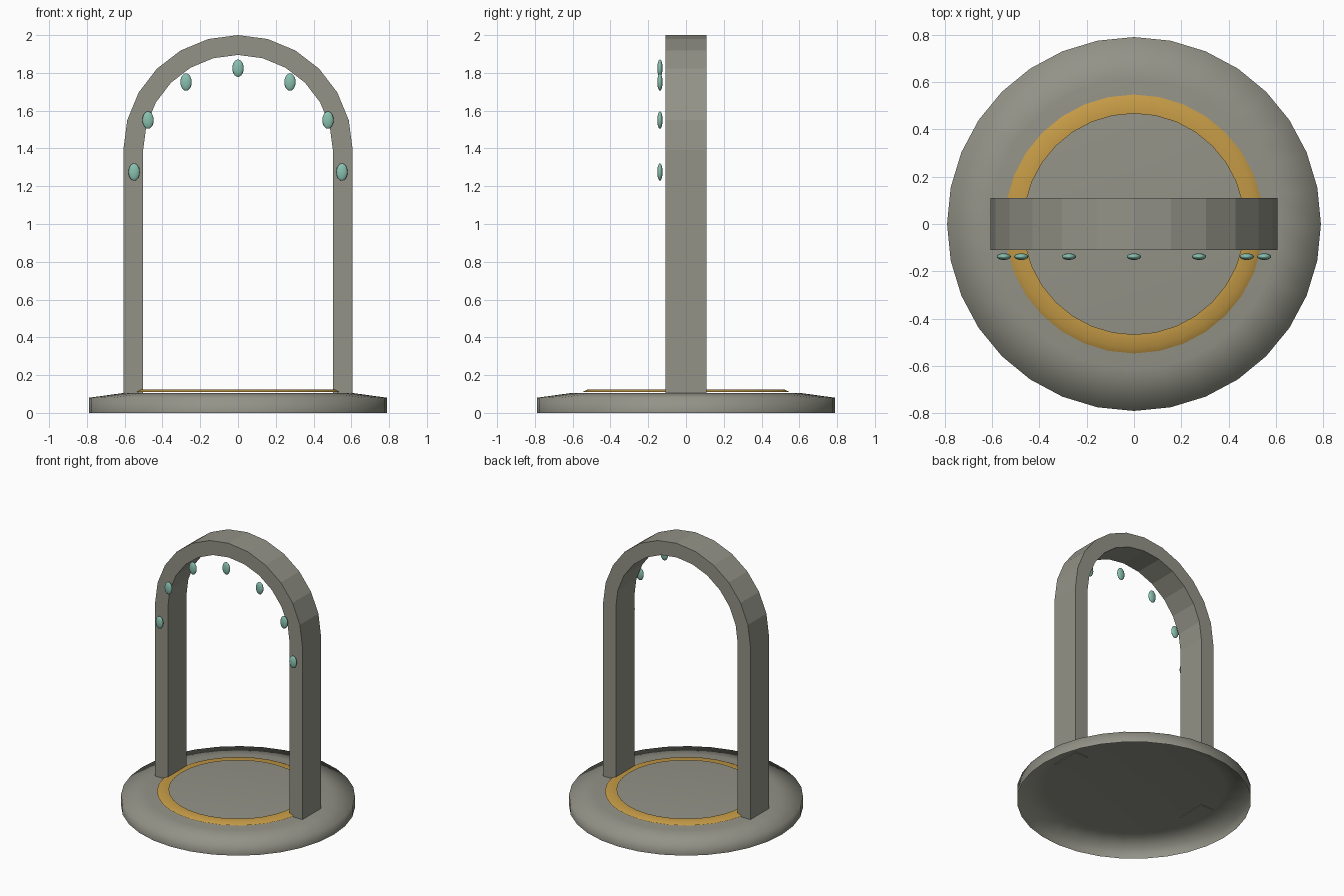
import bpy, bmesh, math
from mathutils import Matrix

if "Cube" in bpy.data.objects:
    bpy.data.objects.remove(bpy.data.objects["Cube"])


def material(name, rgb):
    m = bpy.data.materials.new(name)
    m.diffuse_color = (*rgb, 1)
    m.use_nodes = True
    m.node_tree.nodes["Principled BSDF"].inputs["Base Color"].default_value = m.diffuse_color
    return m


stone = material("grey stone", (0.29, 0.29, 0.245))
gold = material("warm gold", (0.55, 0.32, 0.06))
jade = material("pale jade", (0.25, 0.53, 0.43))


def make_object(name, bm, mat, smooth):
    bmesh.ops.recalc_face_normals(bm, faces=bm.faces)
    for f in bm.faces:
        f.smooth = smooth
    me = bpy.data.meshes.new(name)
    bm.to_mesh(me)
    bm.free()
    me.materials.append(mat)
    ob = bpy.data.objects.new(name, me)
    bpy.context.collection.objects.link(ob)
    return ob


def lathe(name, profile, mat, sides=32):
    """Spin an open (radius, height) profile around z."""
    bm = bmesh.new()
    pts = [bm.verts.new((r, 0, z)) for r, z in profile]
    edges = [bm.edges.new(p) for p in zip(pts, pts[1:])]
    bmesh.ops.spin(bm, geom=pts + edges, cent=(0, 0, 0), axis=(0, 0, 1),
                   angle=math.tau, steps=sides)
    bmesh.ops.remove_doubles(bm, verts=bm.verts, dist=1e-4)
    ob = make_object(name, bm, mat, True)
    # keep the upper surface facing up
    if sum(p.normal.z * p.area for p in ob.data.polygons) < 0:
        ob.data.flip_normals()
    return ob


# round plinth, hollow underneath
lathe("plinth", [(0.79, 0), (0.79, 0.08), (0.61, 0.105), (0, 0.105)], stone)

# thin inlay ring with a sloped outer lip
lathe("floor_ring", [(0.547, 0.111), (0.52, 0.125), (0.467, 0.125)], gold)

# arch: straight legs joined by a half circle in twelve flat steps
SPRING, DEPTH, FOOT = 1.393, 0.109, 0.1


def arch_line(r):
    arc = [(r * math.cos(math.pi * i / 12), SPRING + r * math.sin(math.pi * i / 12))
           for i in range(13)]
    return [(r, FOOT)] + arc + [(-r, FOOT)]


bm = bmesh.new()
outer, inner = ([bm.verts.new((x, -DEPTH, z)) for x, z in arch_line(r)]
                for r in (0.607, 0.502))
faces = [bm.faces.new((outer[i], outer[i + 1], inner[i + 1], inner[i]))
         for i in range(len(outer) - 1)]
ext = bmesh.ops.extrude_face_region(bm, geom=faces, use_keep_orig=True)
bmesh.ops.translate(bm, vec=(0, 2 * DEPTH, 0),
                    verts=[v for v in ext["geom"] if isinstance(v, bmesh.types.BMVert)])
make_object("arch", bm, stone, False)

# seven oval beads floating in front of the arch
for i in range(7):
    a = math.pi * i / 6
    bm = bmesh.new()
    bmesh.ops.create_uvsphere(bm, u_segments=16, v_segments=10, radius=1,
                              matrix=Matrix.Diagonal((0.03, 0.014, 0.046, 1)))
    bead = make_object(f"bead_{i + 1}", bm, jade, True)
    bead.location = (0.55 * math.cos(a), -0.138, 1.275 + 0.55 * math.sin(a))
